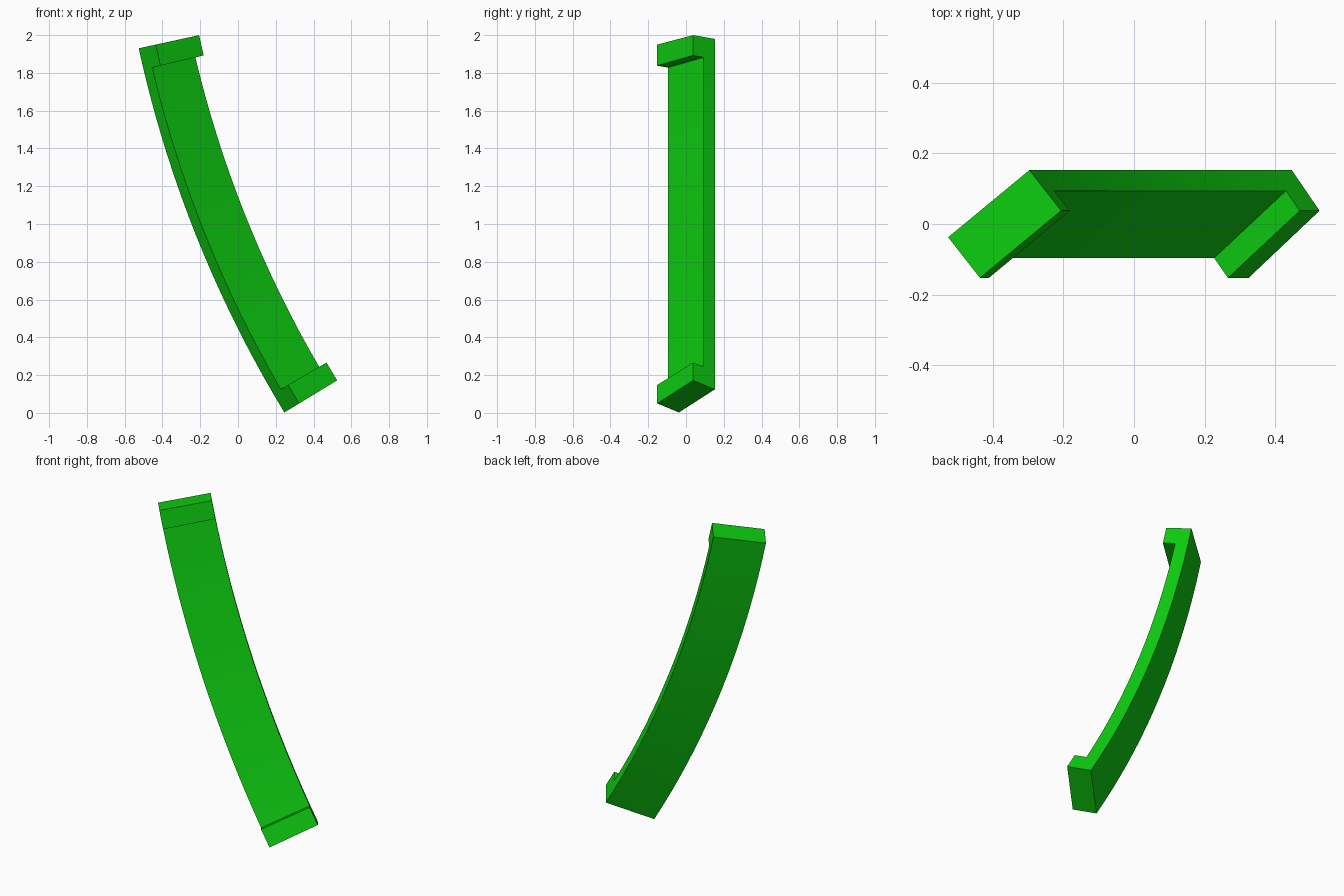
import bpy, bmesh, math
from mathutils import Vector

cube = bpy.data.objects.get("Cube")
if cube:
    bpy.data.objects.remove(cube, do_unlink=True)

# Bright green plastic
green = bpy.data.materials.new("bright_green")
green.use_nodes = True
colour = (0.004, 0.6, 0.005, 1.0)
green.diffuse_color = colour
green.node_tree.nodes["Principled BSDF"].inputs["Base Color"].default_value = colour

# Sweep arc in the XZ plane
CENTRE_X, CENTRE_Z, RADIUS = 5.62, 3.27, 6.29
ANGLE_TOP, ANGLE_BOTTOM = math.radians(12.3), math.radians(31.3)
SEGMENTS = 18

# Tilted rectangular section: (inward distance, y)
OUTER_FRONT, OUTER_BACK = (0.0, -0.0375), (0.235, 0.1525)
DEPTH = (0.092, -0.115)      # full depth of the end lips
WALL = 0.51                  # share of the depth taken by the curved wall


def inward(point, amount):
    return (point[0] + DEPTH[0] * amount, point[1] + DEPTH[1] * amount)


def on_arc(point, angle):
    r = RADIUS - point[0]
    return Vector((CENTRE_X - r * math.cos(angle), point[1],
                   CENTRE_Z - r * math.sin(angle)))


# Curved wall, swept ring by ring
section = [OUTER_FRONT, OUTER_BACK, inward(OUTER_BACK, WALL), inward(OUTER_FRONT, WALL)]
bm = bmesh.new()
rings = []
for i in range(SEGMENTS + 1):
    angle = ANGLE_TOP + (ANGLE_BOTTOM - ANGLE_TOP) * i / SEGMENTS
    rings.append([bm.verts.new(on_arc(p, angle)) for p in section])
inner_faces = []
for a, b in zip(rings, rings[1:]):
    for k in range(4):
        n = (k + 1) % 4
        face = bm.faces.new((a[k], a[n], b[n], b[k]))
        if k == 2:
            inner_faces.append(face)
bm.faces.new(rings[0])
bm.faces.new(rings[-1])
bmesh.ops.recalc_face_normals(bm, faces=bm.faces[:])

# Raised lip at each end, pulled out of the wall's inner face
ends = [inner_faces[0], inner_faces[-1]]
for face in bmesh.ops.extrude_discrete_faces(bm, faces=ends)["faces"]:
    for v in face.verts:
        radial = Vector((CENTRE_X - v.co.x, 0, CENTRE_Z - v.co.z)).normalized()
        v.co += (radial * DEPTH[0] + Vector((0, DEPTH[1], 0))) * (1 - WALL)
bmesh.ops.remove_doubles(bm, verts=bm.verts[:], dist=1e-5)
bmesh.ops.recalc_face_normals(bm, faces=bm.faces[:])

mesh = bpy.data.meshes.new("curved_handle")
bm.to_mesh(mesh)
bm.free()
mesh.materials.append(green)
handle = bpy.data.objects.new("curved_handle", mesh)
bpy.context.collection.objects.link(handle)

bpy.ops.object.select_all(action='DESELECT')
handle.select_set(True)
bpy.context.view_layer.objects.active = handle
bpy.ops.object.shade_smooth_by_angle(angle=math.radians(30))
